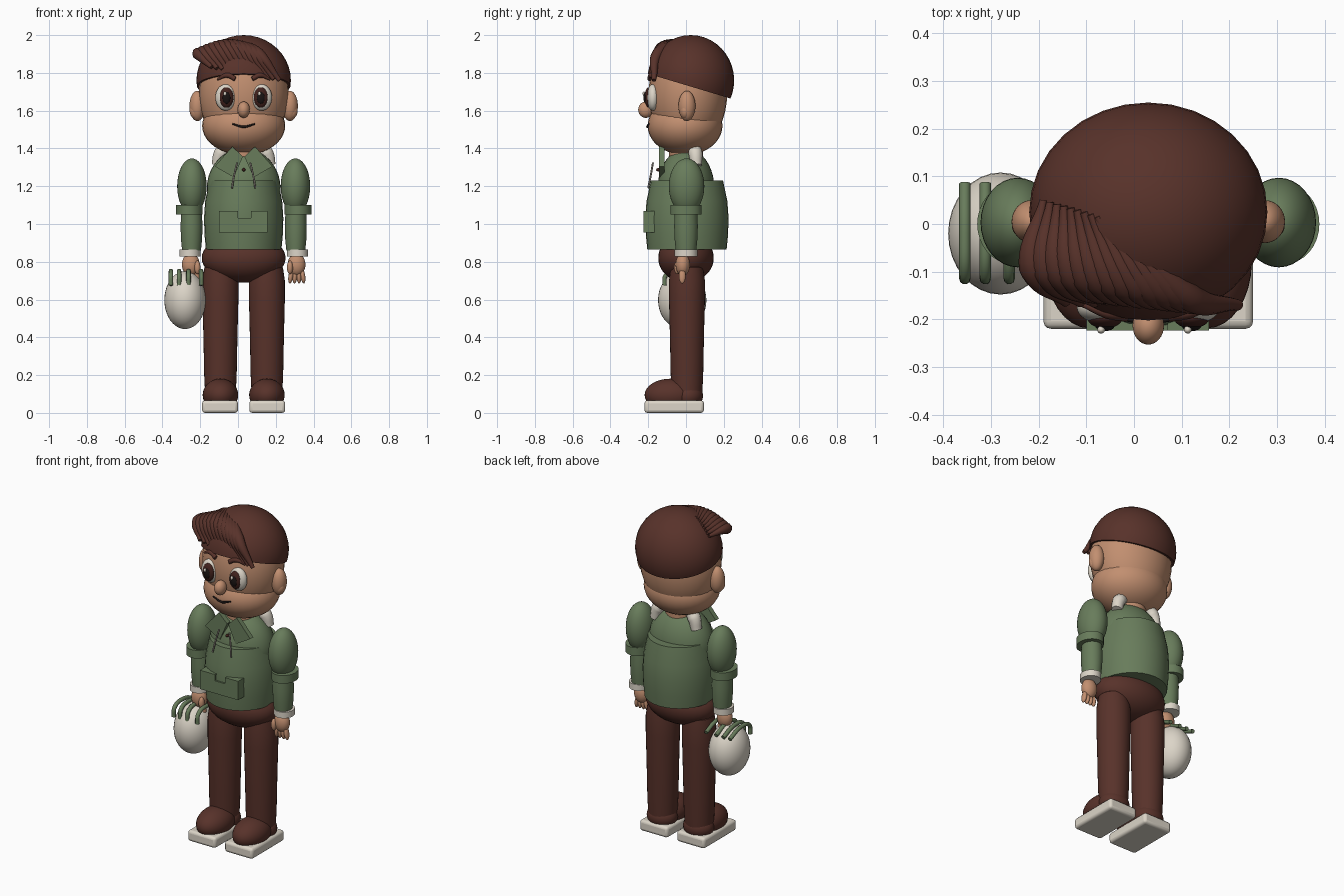
import bpy, bmesh, math
from mathutils import Matrix, Vector

if "Cube" in bpy.data.objects:
    bpy.data.objects.remove(bpy.data.objects["Cube"])

CX = 0.03  # body axis
SIDES = ((-1, "right"), (1, "left"))


def material(name, rgb):
    m = bpy.data.materials.new(name)
    lin = [((c / 255 + 0.055) / 1.055) ** 2.4 for c in rgb] + [1]
    m.use_nodes = True
    m.diffuse_color = lin
    m.node_tree.nodes["Principled BSDF"].inputs["Base Color"].default_value = lin
    return m


BROWN = material("brown", (88, 50, 42))
SKIN = material("skin", (194, 143, 112))
GREEN = material("green", (104, 124, 91))
CREAM = material("cream", (220, 213, 200))
IRIS = material("dark_brown", (66, 34, 29))
BLACK = material("black", (26, 20, 19))
GREY = material("grey", (135, 128, 120))


def finish(bm, name, mat, angle=40):
    bmesh.ops.recalc_face_normals(bm, faces=bm.faces)
    me = bpy.data.meshes.new(name)
    bm.to_mesh(me)
    bm.free()
    me.materials.append(mat)
    me.shade_smooth()
    me.set_sharp_from_angle(angle=math.radians(angle))
    ob = bpy.data.objects.new(name, me)
    bpy.context.collection.objects.link(ob)
    return ob


def ball(name, loc, radii, mat, cut=None, tilt=0):
    bm = bmesh.new()
    bmesh.ops.create_uvsphere(bm, u_segments=32, v_segments=20, radius=1)
    bm.transform(Matrix.Translation(loc) @ Matrix.Rotation(tilt, 4, "Y")
                 @ Matrix.Diagonal((*radii, 1)))
    if cut:  # keep what lies above the plane and close the opening
        geom = bm.verts[:] + bm.edges[:] + bm.faces[:]
        bmesh.ops.bisect_plane(bm, geom=geom, plane_co=cut[0], plane_no=cut[1], clear_inner=True)
        bmesh.ops.holes_fill(bm, edges=[e for e in bm.edges if e.is_boundary])
    return finish(bm, name, mat)


def lathe(name, loc, profile, mat, depth=1.0):
    """Capped stack of rings; profile holds (radius, z), depth scales y."""
    bm = bmesh.new()
    n = 32
    rings = [[bm.verts.new((loc[0] + r * math.cos(a * math.tau / n),
                            loc[1] + depth * r * math.sin(a * math.tau / n), z))
              for a in range(n)] for r, z in profile]
    for low, high in zip(rings, rings[1:]):
        for i in range(n):
            j = (i + 1) % n
            bm.faces.new((low[i], low[j], high[j], high[i]))
    bm.faces.new(rings[0])
    bm.faces.new(rings[-1])
    return finish(bm, name, mat)


def plate(name, outline, front, back, mat):
    """Flat panel: outline in x and z, extruded along y."""
    bm = bmesh.new()
    face = bm.faces.new([bm.verts.new((x, front, z)) for x, z in outline])
    side = bmesh.ops.extrude_face_region(bm, geom=[face])["geom"]
    bmesh.ops.translate(bm, vec=(0, back - front, 0),
                        verts=[v for v in side if isinstance(v, bmesh.types.BMVert)])
    return finish(bm, name, mat, 20)


def tube(name, points, radius, mat, taper=None):
    cu = bpy.data.curves.new(name, "CURVE")
    cu.dimensions = "3D"
    cu.bevel_depth = radius
    cu.bevel_resolution = 3
    cu.resolution_u = 10
    cu.use_fill_caps = True
    sp = cu.splines.new("BEZIER")
    sp.bezier_points.add(len(points) - 1)
    for i, (bp, co) in enumerate(zip(sp.bezier_points, points)):
        bp.co = co
        bp.handle_left_type = bp.handle_right_type = "AUTO"
        bp.radius = taper[i] if taper else 1
    cu.materials.append(mat)
    ob = bpy.data.objects.new(name, cu)
    bpy.context.collection.objects.link(ob)
    return ob


# Head
ball("head", (CX, 0.01, 1.69), (0.238, 0.208, 0.3), SKIN)
ball("jaw", (CX, -0.005, 1.52), (0.22, 0.198, 0.155), SKIN)
ball("nose", (CX, -0.213, 1.605), (0.033, 0.04, 0.043), SKIN)
lathe("neck", (CX, 0), [(0.09, 1.28), (0.09, 1.45)], SKIN)
tube("mouth", [(CX - 0.06, -0.198, 1.53), (CX, -0.204, 1.515), (CX + 0.06, -0.198, 1.53)],
     0.007, BLACK, [0.6, 1, 0.6])

# Hair cap with a swept fringe of overlapping locks
ball("hair_cap", (CX, 0.025, 1.76), (0.25, 0.23, 0.24), BROWN, ((0, 0, 1.735), (0, 0.3, 1)))
LOCKS = 13
for i in range(LOCKS):
    t = i / (LOCKS - 1)
    lift = Vector((0, 0, 0.035 * math.sin(math.pi * t)))
    tip = Vector((-0.19, 0.05, 1.9)).lerp((-0.02, 0, 1.975), t) + lift * 0.7
    mid = Vector((-0.21, -0.09, 1.9)).lerp((0.11, -0.15, 1.9), t) + lift
    root = Vector((-0.14, -0.165, 1.83)).lerp((0.22, -0.17, 1.76), t)
    tube("hair_lock", [tip, mid, root], 0.032, BROWN, [0.25, 1, 0.35])

# Face details and ears
for s, side in SIDES:
    ball(side + "_eye", (CX + s * 0.095, -0.175, 1.67), (0.055, 0.034, 0.07), CREAM)
    ex = CX + s * 0.091
    ball(side + "_iris", (ex, -0.197, 1.67), (0.037, 0.022, 0.054), IRIS)
    ball(side + "_pupil", (ex, -0.212, 1.668), (0.021, 0.013, 0.032), BLACK)
    ball(side + "_eye_glint", (ex - 0.008, -0.222, 1.69), (0.008, 0.008, 0.011), CREAM)
    tube(side + "_eyebrow", [(CX + s * 0.045, -0.193, 1.768), (CX + s * 0.085, -0.185, 1.787),
                             (CX + s * 0.14, -0.168, 1.765)], 0.014, BROWN, [0.9, 1, 0.4])
    ball(side + "_ear", (CX + s * 0.245, 0.005, 1.625), (0.042, 0.045, 0.08), SKIN)
    ball(side + "_ear_lobe", (CX + s * 0.25, -0.005, 1.6), (0.036, 0.028, 0.045), SKIN)

# Jacket
ball("jacket_shoulders", (CX, 0, 1.19), (0.195, 0.15, 0.21), GREEN)
lathe("jacket_body", (CX, 0.005),
      [(0.2, 0.865), (0.207, 0.94), (0.21, 1.03), (0.204, 1.12), (0.182, 1.23)], GREEN, 1.05)
plate("front_pocket", [(-0.1, 0.955), (0.157, 0.955), (0.157, 1.07), (0.07, 1.07),
                       (0.07, 1.032), (0.0, 1.032), (0.0, 1.07), (-0.1, 1.07)],
      -0.224, -0.15, GREEN)
ball("button", (CX, -0.146, 1.287), (0.009, 0.012, 0.009), IRIS)
for s, side in SIDES:
    flap = [(0.06, 1.41), (0.004, 1.357), (0.053, 1.247), (0.153, 1.305)]
    plate(side + "_collar_flap", [(CX + s * x, z) for x, z in flap], -0.143, -0.113, GREEN)
    tube(side + "_drawstring", [(CX + s * 0.035, -0.175, 1.325), (CX + s * 0.052, -0.188, 1.25),
                                (CX + s * 0.062, -0.2, 1.19)], 0.005, GREY)
    tube(side + "_hood_edge", [(CX + s * 0.085, 0.045, 1.41), (CX + s * 0.12, 0.05, 1.375),
                               (CX + s * 0.14, 0.055, 1.31)], 0.038, CREAM, [0.8, 1, 0.8])

# Arms and hands
for s, side in SIDES:
    ball(side + "_upper_arm", (CX + s * 0.274, 0.003, 1.2), (0.078, 0.094, 0.147), GREEN)
    lathe(side + "_sleeve_band", (CX + s * 0.288, 0), [(0.071, 1.05), (0.071, 1.1)], GREEN, 1.17)
    lathe(side + "_forearm", (CX + s * 0.276, 0),
          [(0.05, 0.86), (0.056, 0.92), (0.058, 0.99), (0.055, 1.06)], GREEN, 1.08)
    lathe(side + "_wrist_cuff", (CX + s * 0.285, 0), [(0.056, 0.828), (0.056, 0.865)], CREAM, 1.08)
    hx = CX + s * 0.28
    ball(side + "_palm", (hx, -0.017, 0.785), (0.047, 0.038, 0.06), SKIN)
    ball(side + "_thumb", (hx - s * 0.035, -0.045, 0.77), (0.016, 0.018, 0.036), SKIN)
    for f in range(4):
        ball(side + "_finger", (hx - 0.03 + f * 0.021, -0.02, 0.725),
             (0.013, 0.018, 0.04), SKIN, tilt=(1.5 - f) * 0.1)

# Trousers and shoes
ball("hips", (CX, 0, 0.82), (0.222, 0.147, 0.13), BROWN)
for s, side in SIDES:
    lx = CX + s * 0.123
    lathe(side + "_leg", (lx, 0.005), [(0.08, 0.08), (0.086, 0.2), (0.09, 0.4), (0.095, 0.6),
                                       (0.095, 0.7), (0.085, 0.77), (0.05, 0.8)], BROWN)
    ball(side + "_shoe", (lx, -0.082, 0.095), (0.094, 0.137, 0.086), BROWN)
    ball(side + "_shoe_heel", (lx, 0.01, 0.09), (0.09, 0.08, 0.07), BROWN)
    sx = CX + s * 0.125
    edge = 0.095
    sole = plate(side + "_sole", [(sx - edge, 0), (sx + edge, 0), (sx + edge, 0.066),
                                  (sx - edge, 0.066)], -0.22, 0.095, CREAM)
    bev = sole.modifiers.new("rounded_edges", "BEVEL")
    bev.width = 0.016
    bev.segments = 3

# Carried round bag with straps over its top
ball("round_bag", (-0.28, -0.02, 0.597), (0.11, 0.128, 0.153), CREAM)
for x in (-0.355, -0.312, -0.262, -0.195):
    tube("bag_strap", [(x, -0.115, 0.675), (x, -0.105, 0.73), (x, -0.02, 0.75),
                       (x, 0.085, 0.715)], 0.012, GREEN)
